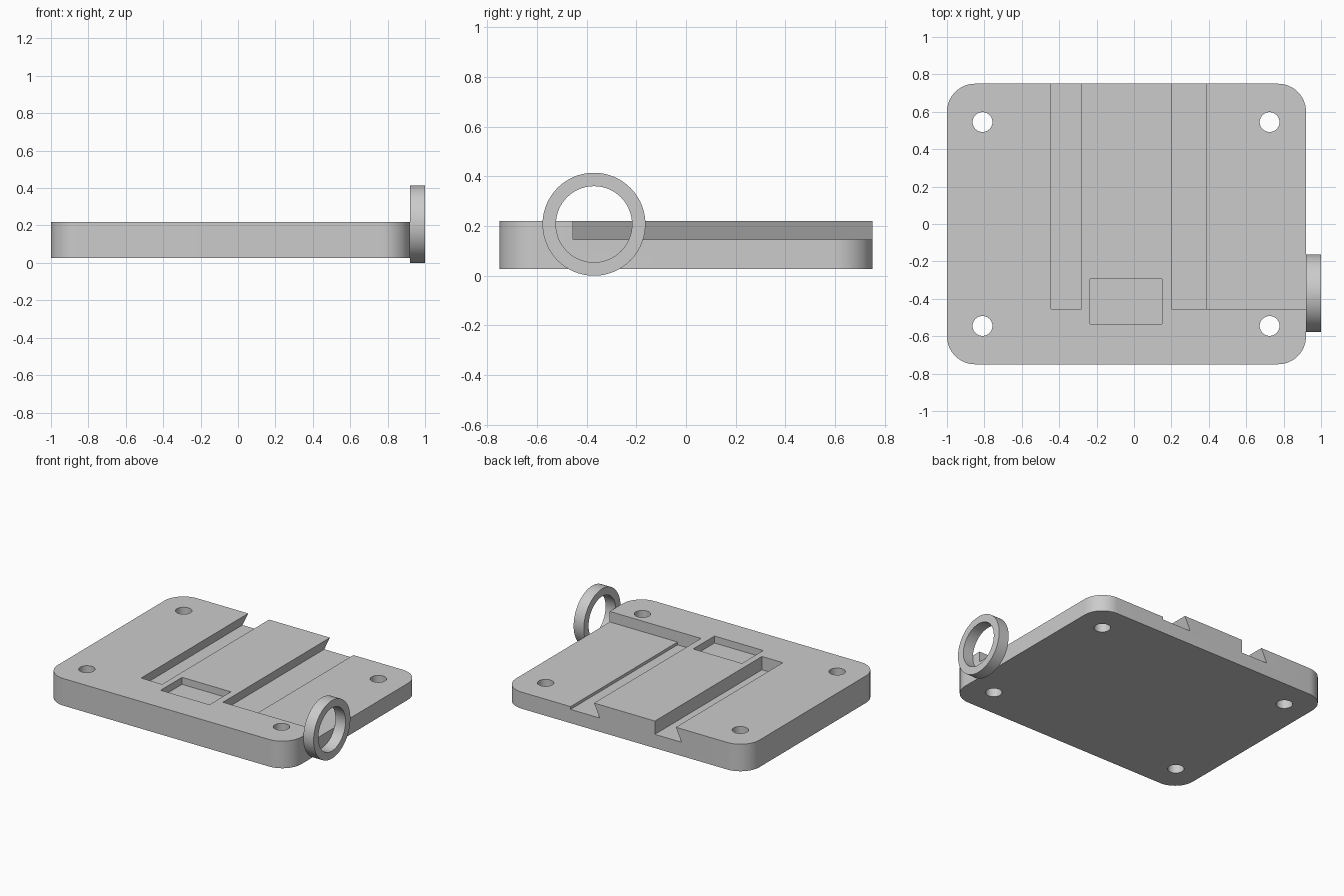
import bpy, bmesh, math
from mathutils import Vector

cube = bpy.data.objects.get("Cube")
if cube:
    bpy.data.objects.remove(cube, do_unlink=True)

grey = bpy.data.materials.new("light_grey")
grey.use_nodes = True
colour = (0.6, 0.6, 0.6, 1)
grey.diffuse_color = colour
grey.node_tree.nodes["Principled BSDF"].inputs["Base Color"].default_value = colour


def prism(name, points, offset):
    """Extrude a closed outline of 3D points along an offset."""
    bm = bmesh.new()
    face = bm.faces.new([bm.verts.new(p) for p in points])
    moved = bmesh.ops.extrude_face_region(bm, geom=[face])["geom"]
    bmesh.ops.translate(bm, vec=Vector(offset),
                        verts=[v for v in moved if isinstance(v, bmesh.types.BMVert)])
    bmesh.ops.recalc_face_normals(bm, faces=bm.faces)
    mesh = bpy.data.meshes.new(name)
    bm.to_mesh(mesh)
    bm.free()
    mesh.materials.append(grey)
    obj = bpy.data.objects.new(name, mesh)
    bpy.context.collection.objects.link(obj)
    return obj


def circle(radius, count):
    steps = [2 * math.pi * i / count for i in range(count)]
    return [(radius * math.cos(a), radius * math.sin(a)) for a in steps]


def cut(target, cutter):
    cutter.hide_render = True
    mod = target.modifiers.new("cut", 'BOOLEAN')
    mod.operation = 'DIFFERENCE'
    mod.solver = 'EXACT'
    mod.object = cutter
    bpy.context.view_layer.objects.active = target
    bpy.ops.object.modifier_apply(modifier=mod.name)
    bpy.data.objects.remove(cutter, do_unlink=True)


# Base plate with rounded corners
LEFT, RIGHT, HALF, BOTTOM, TOP = -1.0, 0.92, 0.75, 0.027, 0.22
RADIUS, STEPS = 0.15, 16
outline = []
corners = [(RIGHT, HALF), (LEFT, HALF), (LEFT, -HALF), (RIGHT, -HALF)]
for quarter, (x, y) in enumerate(corners):
    cx, cy = x - math.copysign(RADIUS, x), y - math.copysign(RADIUS, y)
    for i in range(STEPS + 1):
        a = (quarter + i / STEPS) * math.pi / 2
        outline.append((cx + RADIUS * math.cos(a), cy + RADIUS * math.sin(a), BOTTOM))
plate = prism("base_plate", outline, (0, 0, TOP - BOTTOM))

# Undercut channels, open at the back; the right one joins a lowered deck
FLOOR, DECK, ABOVE, END = 0.125, 0.145, 0.3, -0.455
lean = 0.045 / (TOP - FLOOR)


def undercut(x, z):
    return (x + lean * (z - TOP), z)


left_profile = [undercut(-0.445, ABOVE), undercut(-0.445, FLOOR),
                (-0.28, FLOOR), (-0.28, ABOVE)]
right_profile = [undercut(0.2, ABOVE), undercut(0.2, FLOOR), (0.385, FLOOR),
                 (0.385, DECK), (1.1, DECK), (1.1, ABOVE)]
for profile in (left_profile, right_profile):
    cut(plate, prism("channel_cutter", [(x, END, z) for x, z in profile], (0, 1.4, 0)))

# Shallow rectangular pocket
pocket = [(-0.235, -0.535), (0.15, -0.535), (0.15, -0.295), (-0.235, -0.295)]
cut(plate, prism("pocket_cutter", [(x, y, 0.17) for x, y in pocket], (0, 0, 0.2)))

# Four corner screw holes
for hx in (-0.81, 0.725):
    for hy in (-0.545, 0.545):
        ring = [(hx + x, hy + y, -0.1) for x, y in circle(0.053, 48)]
        cut(plate, prism("hole_cutter", ring, (0, 0, 0.5)))

# Upright ring on the side
RING_Y, RING_Z = -0.37, 0.207


def disc(name, radius, x, width):
    points = [(x, RING_Y + y, RING_Z + z) for y, z in circle(radius, 96)]
    return prism(name, points, (width, 0, 0))


side_ring = disc("side_ring", 0.207, RIGHT, 0.08)
cut(side_ring, disc("ring_cutter", 0.153, RIGHT - 0.1, 0.3))

# Smooth round walls, crisp edges
bpy.ops.object.select_all(action='DESELECT')
for obj in (plate, side_ring):
    obj.select_set(True)
bpy.context.view_layer.objects.active = plate
bpy.ops.object.shade_smooth_by_angle(angle=math.radians(20))
